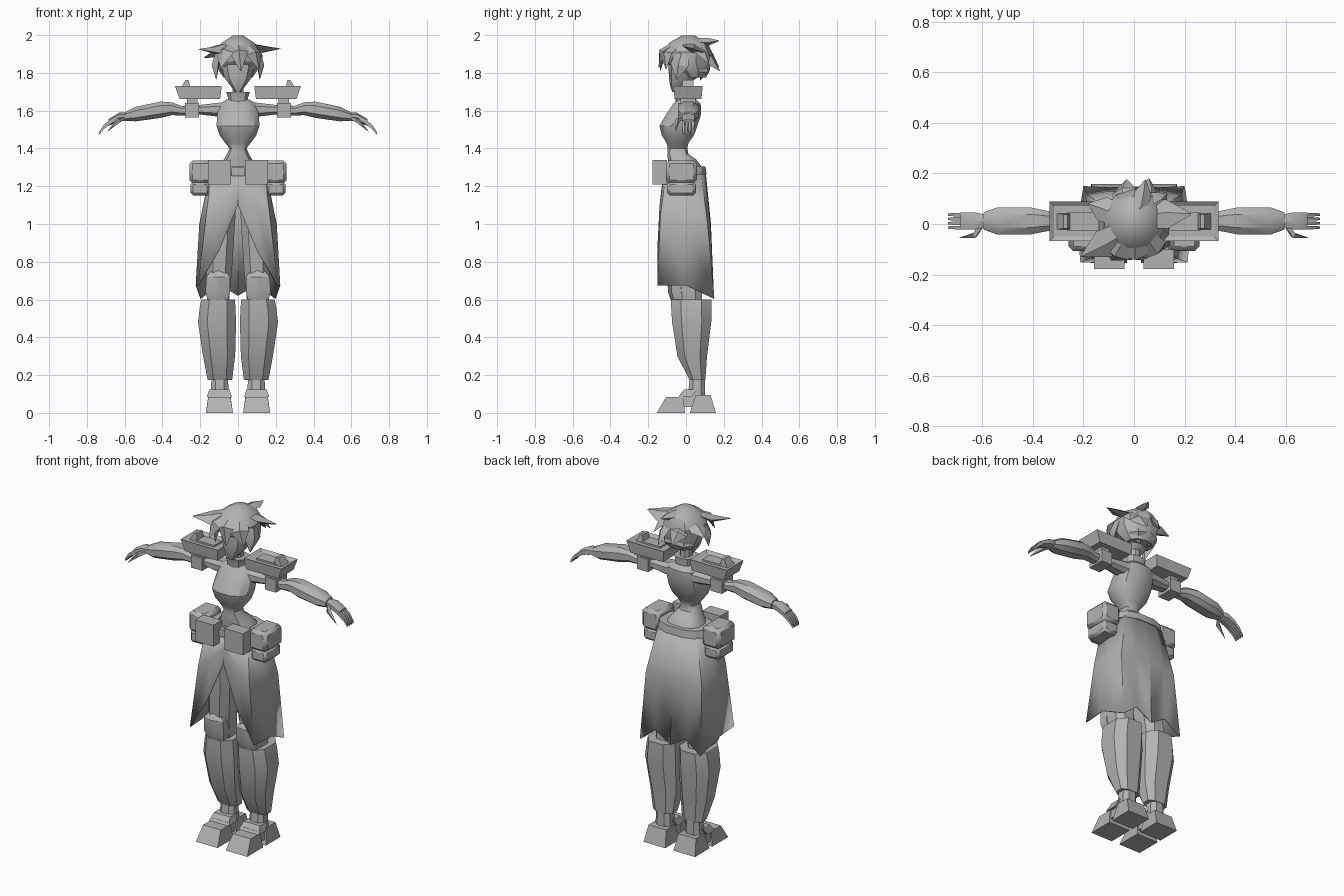
import bpy, bmesh, math
from mathutils import Vector

grey = bpy.data.materials.new("plain_grey")
grey.diffuse_color = (0.45, 0.45, 0.45, 1)


def finish(name, verts, faces, mirror=False, bevel=0, inset=None, solid=0):
    """Make an object from points and faces, optionally mirrored over x."""
    bm = bmesh.new()
    vs = [bm.verts.new(v) for v in verts]
    for f in faces:
        bm.faces.new([vs[i] for i in f])
    bmesh.ops.recalc_face_normals(bm, faces=bm.faces)
    if inset:  # sink a panel into the top face
        top = max(bm.faces, key=lambda f: f.calc_center_median().z)
        bmesh.ops.inset_region(bm, faces=[top], thickness=inset)
        for v in top.verts:
            v.co.z -= 0.012
    me = bpy.data.meshes.new(name)
    bm.to_mesh(me)
    bm.free()
    me.materials.append(grey)
    ob = bpy.data.objects.new(name, me)
    bpy.context.collection.objects.link(ob)
    if solid:
        ob.modifiers.new("thickness", 'SOLIDIFY').thickness = solid
    if bevel:
        b = ob.modifiers.new("bevel", 'BEVEL')
        b.width, b.segments = bevel, 1
    if mirror:
        ob.modifiers.new("mirror", 'MIRROR')
    return ob


def skin(name, rings, **kw):
    """Join rings of equal length into a closed skin."""
    n = len(rings[0])
    faces = [(k*n + i, k*n + (i+1) % n, (k+1)*n + (i+1) % n, (k+1)*n + i)
             for k in range(len(rings) - 1) for i in range(n)]
    faces += [tuple(range(n)), tuple(range((len(rings)-1)*n, len(rings)*n))]
    return finish(name, [p for r in rings for p in r], faces, **kw)


def oval(n, ra, rb, p):
    pts = []
    for i in range(n):
        a = 2*math.pi*(i + .5)/n
        c, s = math.cos(a), math.sin(a)
        pts.append((ra*math.copysign(abs(c)**p, c), rb*math.copysign(abs(s)**p, s)))
    return pts


def upright(name, secs, n=8, p=.8, **kw):
    """Sections (z, cx, cy, rx, ry) stacked along z."""
    return skin(name, [[(cx+a, cy+b, z) for a, b in oval(n, rx, ry, p)]
                       for z, cx, cy, rx, ry in secs], **kw)


def sideways(name, secs, n=8, p=.8, **kw):
    """Sections (x, cy, cz, ry, rz) strung along x."""
    return skin(name, [[(x, cy+a, cz+b) for a, b in oval(n, ry, rz, p)]
                       for x, cy, cz, ry, rz in secs], **kw)


def block(name, z0, z1, low, high=None, **kw):
    """Box or frustum; low and high are (x0, x1, y0, y1)."""
    rings = [[(a, c, z), (b, c, z), (b, d, z), (a, d, z)]
             for z, (a, b, c, d) in ((z0, low), (z1, high or low))]
    return skin(name, rings, **kw)


def lock(name, base, mid, tip, w, centre=(0, .01, 1.86), t=.02, **kw):
    """Pointed blade with a diamond cross-section."""
    base, mid, tip = Vector(base), Vector(mid), Vector(tip)
    along = (tip - base).normalized()
    side = along.cross(mid - Vector(centre)).normalized()
    out = side.cross(along)
    rings = [[c + side*w*k, c + out*t*k, c - side*w*k, c - out*t*k]
             for c, k in ((base, .8), (mid, 1), (tip, .06))]
    return skin(name, rings, **kw)


# feet with toe block, arch, heel block and strap
block("toe", 0, .085, (.027, .17, -.155, -.005), (.04, .157, -.105, -.015), mirror=True)
block("heel", 0, .095, (.027, .17, .02, .158), (.04, .157, .05, .13), mirror=True)
block("arch", .03, .1, (.04, .157, -.06, .07), (.05, .147, -.03, .08), mirror=True)
block("ankle_strap", .085, .125, (.033, .165, -.04, .03), (.045, .152, -.01, .06), mirror=True)
upright("ankle", [(.06, .097, .055, .055, .05), (.2, .097, .06, .045, .042)], mirror=True)

# legs
upright("shin", [(.175, .096, .06, .069, .045), (.3, .1, .033, .09, .083),
                 (.48, .111, .03, .107, .11), (.56, .108, .028, .1, .113),
                 (.6, .105, .028, .094, .113)], p=.75, mirror=True)
upright("thigh", [(.58, .105, .02, .06, .07), (.66, .105, .01, .068, .08),
                  (.75, .1, 0, .072, .085), (1.1, .085, -.01, .08, .095),
                  (1.28, .06, 0, .07, .08)], mirror=True)
upright("knee_pad", [(.595, .107, -.04, .06, .04), (.64, .107, -.05, .074, .045),
                     (.72, .105, -.055, .07, .045), (.755, .105, -.05, .04, .03)],
        n=6, mirror=True)

# split skirt: columns from front centre round to back centre
cols = [((0, -.115), (0, -.13, 1.19), (0, -.14, 1.1)),
        ((.08, -.115), (.09, -.14, 1.1), (.1, -.152, .86)),
        ((.14, -.105), (.168, -.135, 1.05), (.212, -.152, .675)),
        ((.15, 0), (.205, 0, 1), (.224, 0, .675)),
        ((.13, .08), (.185, .115, 1), (.2, .15, .605)),
        ((.07, .1), (.1, .13, 1), (.1, .145, .68)),
        ((0, .105), (0, .132, 1), (0, .148, .62))]
pts = [p for t, m, b in cols for p in ((*t, 1.27), m, b)]
faces = [(3*i+j, 3*i+3+j, 3*i+4+j, 3*i+1+j) for i in range(len(cols)-1) for j in (0, 1)]
finish("skirt", pts, faces, solid=.006, mirror=True)

# belt and pouches
upright("belt", [(1.262, 0, 0, .165, .112), (1.305, 0, 0, .155, .106)], n=12)
block("front_pouch", 1.21, 1.338, (.037, .158, -.178, -.1), mirror=True)
block("belt_buckle", 1.255, 1.3, (-.035, .035, -.13, -.1))
block("side_pouch", 1.15, 1.225, (.15, .252, -.1, .052), bevel=.015, mirror=True)
block("side_pouch_flap", 1.215, 1.337, (.14, .258, -.106, .058), bevel=.018, mirror=True)

# torso
upright("torso", [(1.22, 0, 0, .14, .095), (1.3, 0, -.003, .11, .09),
                  (1.34, 0, -.02, .078, .078), (1.37, 0, -.043, .06, .058),
                  (1.4, 0, -.045, .046, .053), (1.43, 0, -.045, .07, .06),
                  (1.47, 0, -.043, .1, .088), (1.52, 0, -.04, .117, .103),
                  (1.58, 0, -.013, .113, .095), (1.635, 0, .005, .1, .075),
                  (1.66, 0, .005, .06, .05)], n=12)
upright("collar", [(1.64, 0, 0, .055, .055), (1.67, 0, -.002, .056, .055),
                   (1.7, 0, -.005, .066, .06)], n=10)
upright("neck", [(1.64, 0, 0, .032, .035), (1.78, 0, -.005, .03, .035)])

# arms
sideways("arm", [(.08, .01, 1.605, .055, .042), (.2, .01, 1.605, .04, .027),
                 (.3, .01, 1.6, .036, .027), (.35, .012, 1.61, .044, .036),
                 (.41, .012, 1.605, .057, .046), (.54, .012, 1.582, .057, .041),
                 (.595, .012, 1.57, .036, .025)], mirror=True)
block("arm_band", 1.565, 1.64, (.207, .28, -.042, .062), mirror=True)
block("plate_mount", 1.63, 1.67, (.215, .27, -.03, .05), mirror=True)
sideways("palm", [(.585, .012, 1.57, .028, .02), (.63, .012, 1.565, .038, .024),
                  (.685, .012, 1.538, .037, .018)], n=6, mirror=True)
for i in range(4):
    y = -.014 + .017*i
    sideways("finger_%d" % (i+1), [(.67, y, 1.543, .009, .016), (.71, y, 1.515, .009, .015),
                                   (.735, y, 1.48, .006, .01)], n=4, mirror=True)
lock("thumb", (.605, -.01, 1.56), (.63, -.045, 1.55), (.69, -.055, 1.49), .014,
     centre=(.65, .01, 1.5), t=.013, mirror=True)

# shoulder plates
block("shoulder_plate", 1.663, 1.73, (.095, .31, -.06, .082), (.086, .333, -.067, .088),
      inset=.025, mirror=True)
block("plate_step", 1.7, 1.728, (.14, .265, -.025, .045), mirror=True)
block("plate_fin", 1.715, 1.762, (.25, .305, -.022, .042), (.262, .278, -.018, .038), mirror=True)

# head
upright("head", [(1.7, 0, -.055, .014, .018), (1.735, 0, -.04, .045, .045),
                 (1.775, 0, -.015, .075, .075), (1.83, 0, -.005, .09, .088),
                 (1.93, 0, 0, .09, .09)], n=10, p=.9)

# hair: cap and pointed locks
upright("hair_cap", [(1.775, 0, .045, .08, .06), (1.81, 0, .035, .105, .09),
                     (1.86, 0, .012, .12, .122), (1.91, 0, .01, .122, .128),
                     (1.96, 0, .012, .09, .1), (1.997, 0, .012, .03, .035)], n=10, p=.95)
locks = [((-.03, -.03, 1.95), (-.12, -.08, 1.92), (-.208, -.128, 1.925), .06),
         ((.03, .03, 1.95), (.13, .04, 1.925), (.225, .04, 1.928), .06),
         ((-.02, -.03, 1.96), (-.07, -.115, 1.91), (-.09, -.143, 1.83), .055),
         ((0, -.03, 1.97), (.005, -.125, 1.91), (.015, -.135, 1.81), .05),
         ((.03, -.03, 1.96), (.085, -.105, 1.9), (.11, -.105, 1.82), .05),
         ((.02, .04, 1.97), (.035, .12, 1.965), (.045, .175, 1.97), .035),
         ((-.03, .06, 1.93), (-.04, .13, 1.89), (-.03, .175, 1.83), .05),
         ((.05, .08, 1.92), (.06, .125, 1.87), (.06, .178, 1.81), .05),
         ((-.05, .03, 1.94), (-.125, .06, 1.9), (-.18, .08, 1.88), .05),
         ((.05, .06, 1.94), (.1, .09, 1.9), (.13, .12, 1.85), .045)]
for i, (a, b, c, w) in enumerate(locks):
    lock("hair_lock_%d" % (i+1), a, b, c, w)
lock("side_lock", (.105, -.02, 1.9), (.12, -.035, 1.84), (.115, -.05, 1.765), .05, mirror=True)
lock("nape_lock", (.05, .09, 1.86), (.055, .1, 1.81), (.03, .075, 1.76), .05, mirror=True)

# crisp edges, soft curves
bpy.ops.object.select_all(action='SELECT')
bpy.context.view_layer.objects.active = bpy.data.objects["torso"]
bpy.ops.object.shade_smooth_by_angle(angle=math.radians(32))
